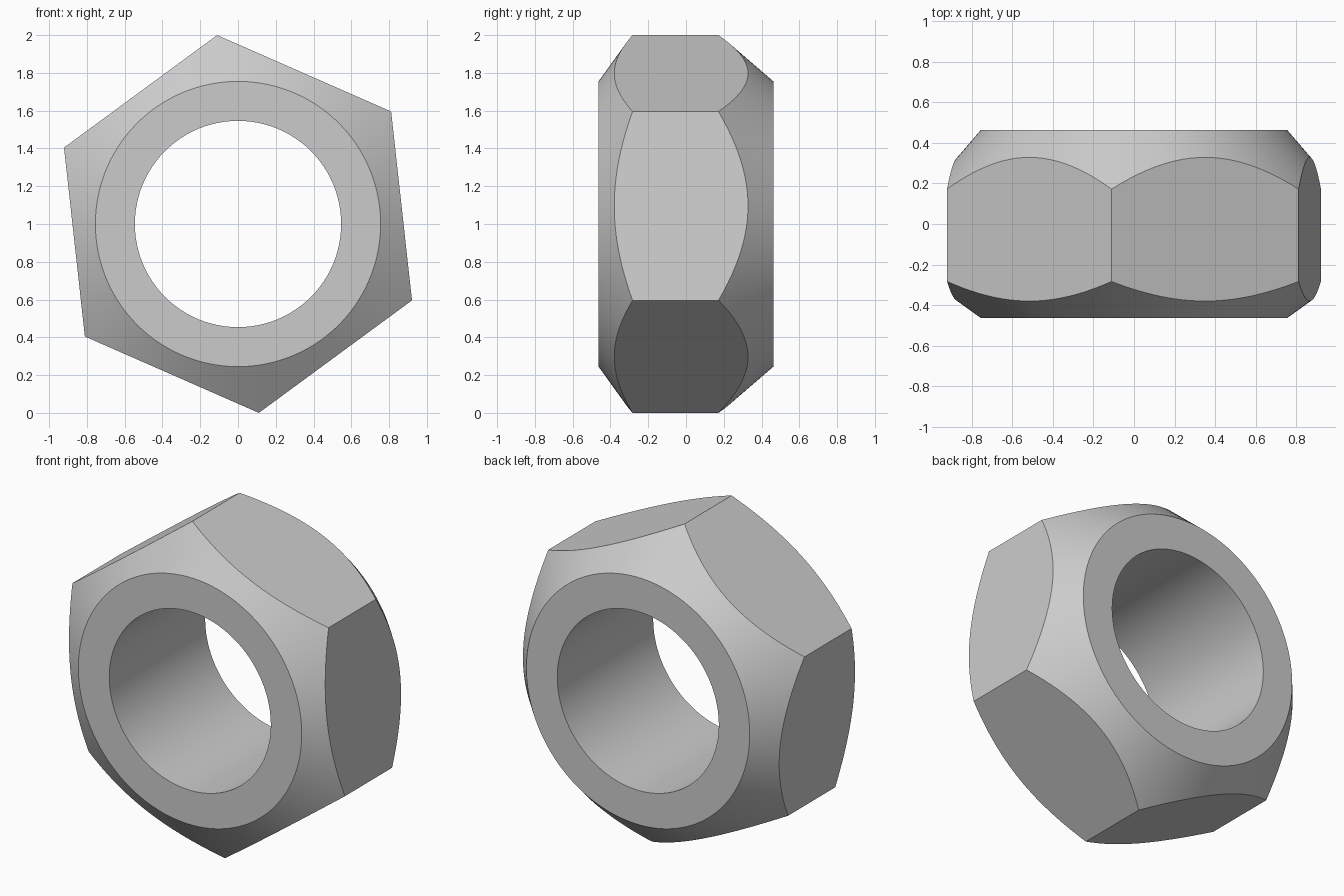
import bpy, bmesh
from math import cos, sin, radians, pi

if "Cube" in bpy.data.objects:
    bpy.data.objects.remove(bpy.data.objects["Cube"])

# Main dimensions
BORE, RIM, CORNER = 0.546, 0.755, 1.006
HALF = 0.463                      # half depth
FRONT_EDGE, BACK_EDGE = -0.283, 0.172   # depth of the hexagon corners
TURN = radians(36.3)              # direction of one hexagon corner
PER_SIDE = 24
COUNT = 6 * PER_SIDE

steel = bpy.data.materials.new("light_grey_steel")
steel.use_nodes = True
colour = (0.6, 0.6, 0.6, 1)
steel.diffuse_color = colour
steel.node_tree.nodes["Principled BSDF"].inputs["Base Color"].default_value = colour


def hex_radius(step):
    """Distance from the axis to the hexagon at this step."""
    offset = (step % PER_SIDE) / PER_SIDE * pi / 3 - pi / 6
    return CORNER * cos(pi / 6) / cos(offset)


def cone_depth(radius, rim_y, corner_y):
    """Depth of the conical chamfer at this radius."""
    return rim_y + (corner_y - rim_y) * (radius - RIM) / (CORNER - RIM)


# Cross-section swept around the axis, following the hexagon outside
bm = bmesh.new()
loops = []
for i in range(COUNT):
    a = TURN + 2 * pi * i / COUNT
    r = hex_radius(i)
    section = [(BORE, -HALF), (RIM, -HALF),
               (r, cone_depth(r, -HALF, FRONT_EDGE)),
               (r, cone_depth(r, HALF, BACK_EDGE)),
               (RIM, HALF), (BORE, HALF)]
    loops.append([bm.verts.new((d * cos(a), y, 1 + d * sin(a))) for d, y in section])

for i, here in enumerate(loops):
    after = loops[(i + 1) % COUNT]
    for j in range(len(here)):
        k = (j + 1) % len(here)
        bm.faces.new((here[j], here[k], after[k], after[j]))
bmesh.ops.recalc_face_normals(bm, faces=bm.faces)

mesh = bpy.data.meshes.new("hex_nut")
bm.to_mesh(mesh)
bm.free()
mesh.materials.append(steel)
nut = bpy.data.objects.new("hex_nut", mesh)
bpy.context.collection.objects.link(nut)

# Smooth bore and chamfers, crisp edges
bpy.ops.object.select_all(action="DESELECT")
nut.select_set(True)
bpy.context.view_layer.objects.active = nut
bpy.ops.object.shade_smooth_by_angle(angle=radians(20))
